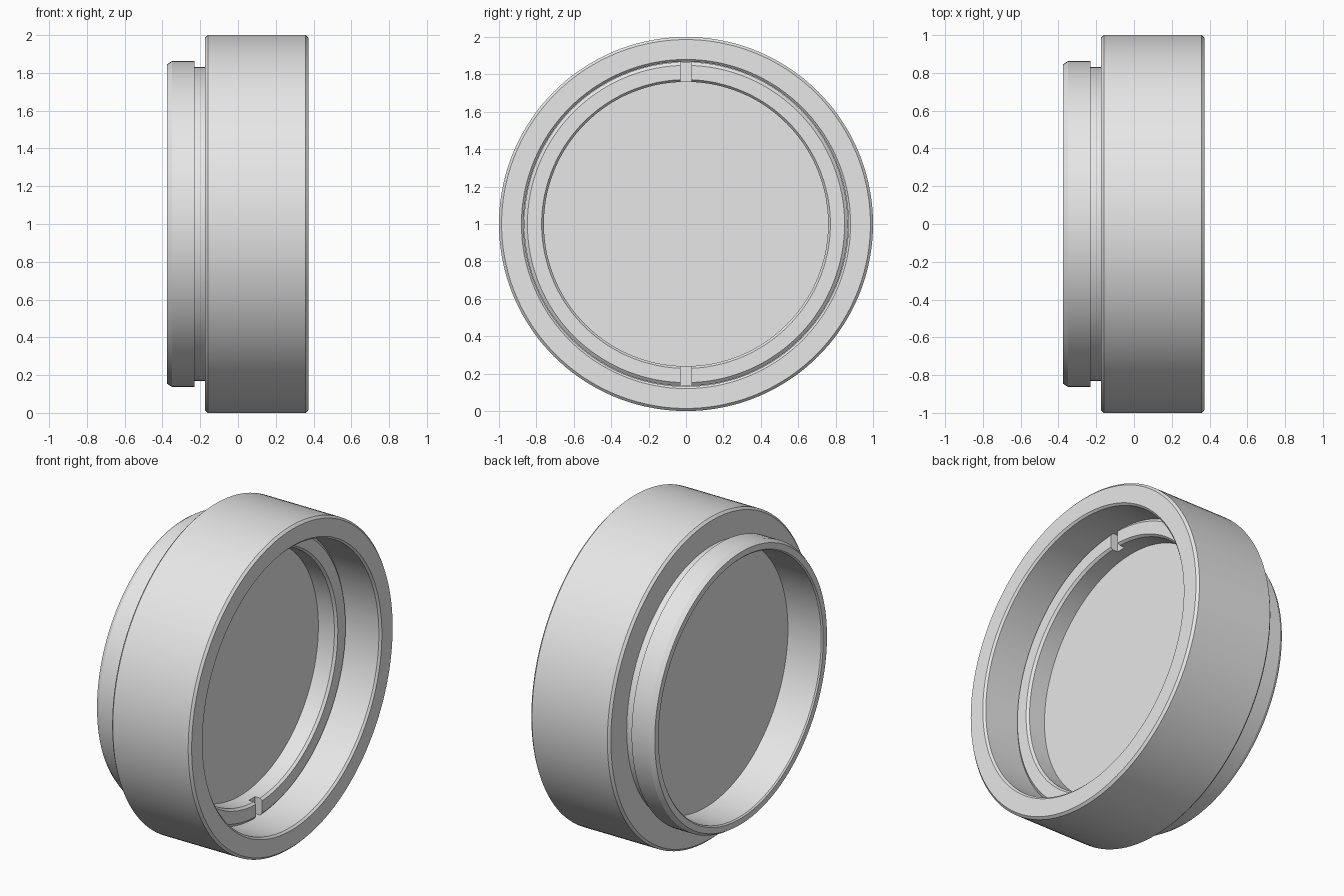
import bpy
import bmesh
import math

SEGMENTS = 144
CENTRE_Z = 1.0

cube = bpy.data.objects.get("Cube")
if cube:
    bpy.data.objects.remove(cube, do_unlink=True)

grey = bpy.data.materials.new("neutral_grey")
grey.use_nodes = True
grey.diffuse_color = (0.8, 0.8, 0.8, 1)
grey.node_tree.nodes["Principled BSDF"].inputs["Base Color"].default_value = (0.8, 0.8, 0.8, 1)


def add_object(name, bm):
    """Turn a bmesh into a linked object, lifted to the model's axis."""
    bmesh.ops.recalc_face_normals(bm, faces=bm.faces)
    mesh = bpy.data.meshes.new(name)
    bm.to_mesh(mesh)
    bm.free()
    mesh.materials.append(grey)
    obj = bpy.data.objects.new(name, mesh)
    obj.location.z = CENTRE_Z
    bpy.context.collection.objects.link(obj)
    return obj


def lathe(name, profile):
    """Spin a closed (x, radius) profile around the x axis."""
    bm = bmesh.new()
    rings = []
    for i in range(SEGMENTS):
        a = 2 * math.pi * i / SEGMENTS
        rings.append([bm.verts.new((x, r * math.sin(a), r * math.cos(a))) for x, r in profile])
    n = len(profile)
    for i in range(SEGMENTS):
        here, there = rings[i], rings[(i + 1) % SEGMENTS]
        for j in range(n):
            k = (j + 1) % n
            bm.faces.new((here[j], here[k], there[k], there[j]))
    return add_object(name, bm)


def activate(obj):
    bpy.ops.object.select_all(action='DESELECT')
    obj.select_set(True)
    bpy.context.view_layer.objects.active = obj


# Outer housing: wide body, groove and rear mounting lip, hollow inside
housing = lathe("housing", [
    (0.372, 0.880), (0.372, 0.986), (0.358, 1.0), (-0.160, 1.0), (-0.174, 0.986),
    (-0.174, 0.830), (-0.230, 0.830), (-0.230, 0.862), (-0.350, 0.862), (-0.377, 0.845),
    (-0.377, 0.808), (-0.369, 0.800), (-0.140, 0.800), (-0.140, 0.868), (0.360, 0.868),
])

# Retaining ring that clamps the disc, with softened edges
ring = lathe("retaining_ring", [
    (0.145, 0.772), (0.145, 0.848), (0.130, 0.866),
    (0.020, 0.866), (0.020, 0.760), (0.130, 0.760),
])

# Two spanner slots, top and bottom, cut by one long bar
bm = bmesh.new()
bmesh.ops.create_cube(bm, size=1)
bmesh.ops.scale(bm, vec=(0.10, 0.06, 1.9), verts=bm.verts)
bmesh.ops.translate(bm, vec=(0.145, 0, 0), verts=bm.verts)
cutter = add_object("slot_cutter", bm)
cutter.hide_render = True
bpy.context.view_layer.update()
slots = ring.modifiers.new("slots", 'BOOLEAN')
slots.operation = 'DIFFERENCE'
slots.solver = 'EXACT'
slots.object = cutter
activate(ring)
bpy.ops.object.modifier_apply(modifier=slots.name)
bpy.data.objects.remove(cutter, do_unlink=True)

# Flat disc held between the housing seat and the ring
bm = bmesh.new()
bmesh.ops.create_cone(bm, cap_ends=True, segments=SEGMENTS, radius1=0.864, radius2=0.864, depth=0.16)
for v in bm.verts:
    x, y, z = v.co
    v.co = (z - 0.06, x, y)
disc = add_object("disc", bm)

# Smooth the round walls while keeping the edges crisp
for obj in (housing, ring, disc):
    activate(obj)
    bpy.ops.object.shade_smooth_by_angle(angle=math.radians(25))
